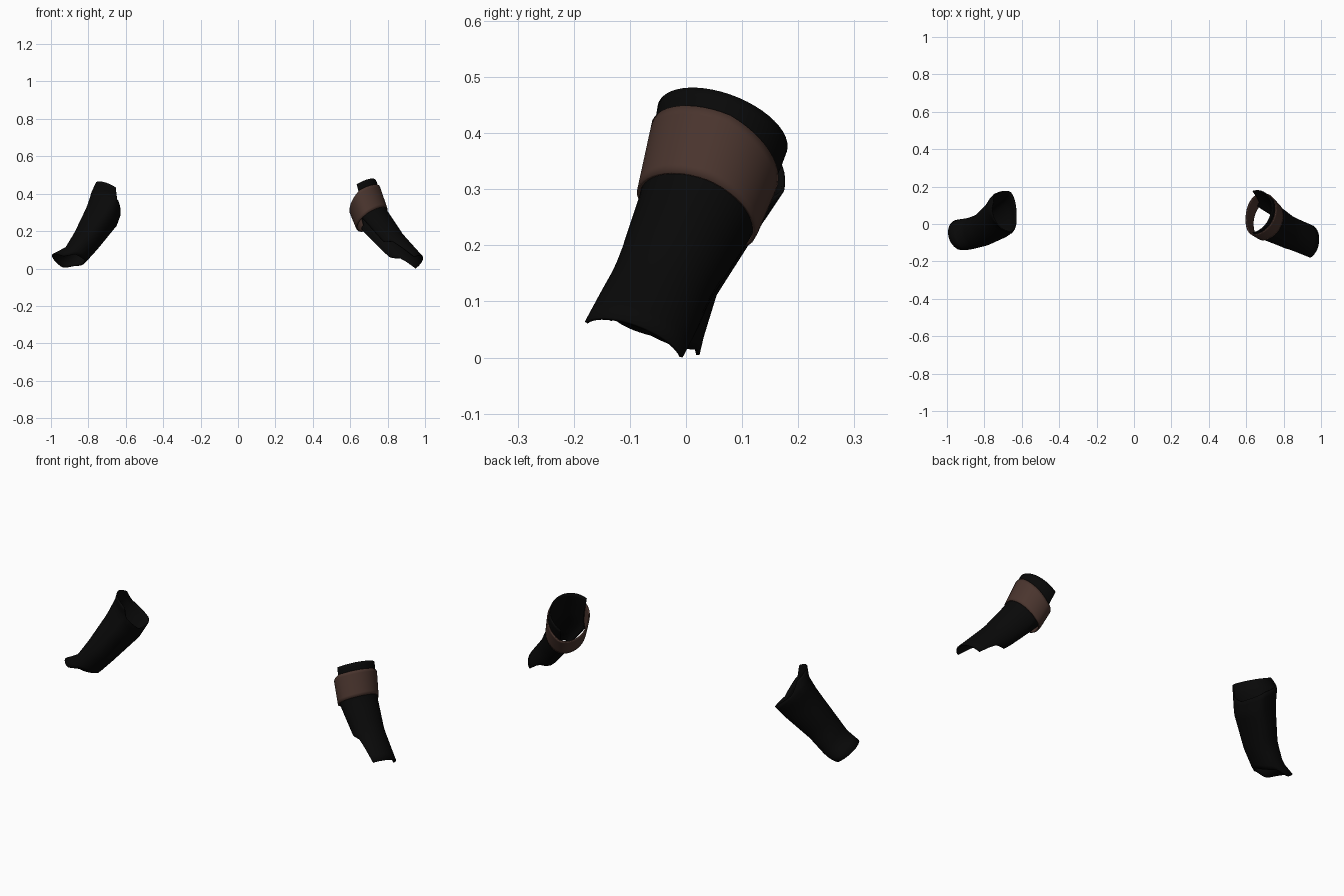
import bpy, bmesh, math
from mathutils import Vector

if "Cube" in bpy.data.objects:
    bpy.data.objects.remove(bpy.data.objects["Cube"])

# Forearm frame: axis, outer direction, front direction
AXIS = Vector((0.52, -0.31, -0.79)).normalized()
OUTER = Vector((1, 0, 0))
OUTER = (OUTER - AXIS * OUTER.dot(AXIS)).normalized()
FRONT = OUTER.cross(AXIS).normalized()
if FRONT.y > 0:
    FRONT = -FRONT


def material(name, rgb):
    m = bpy.data.materials.new(name)
    m.diffuse_color = (*rgb, 1)
    m.use_nodes = True
    m.node_tree.nodes["Principled BSDF"].inputs["Base Color"].default_value = m.diffuse_color
    return m


BLACK = material("black_leather", (0.0025, 0.0025, 0.0025))
BROWN = material("brown_leather", (0.068, 0.035, 0.027))


def lerp_table(table, k):
    """Piecewise linear lookup; each row is (key, value, ...)."""
    if k <= table[0][0]:
        return table[0][1:]
    for a, b in zip(table, table[1:]):
        if k <= b[0]:
            f = (k - a[0]) / (b[0] - a[0])
            return [p + (q - p) * f for p, q in zip(a[1:], b[1:])]
    return table[-1][1:]


def shell(name, stations, start, end, a0, a1, mat, scale=1.0, side=1, rows=16, thick=0.006):
    """Curved sheet around the arm; start and end give its length by angle."""
    closed = a1 - a0 >= 360
    n = round((a1 - a0) / 7.5)
    bm = bmesh.new()
    cols = []
    for i in range(n if closed else n + 1):
        deg = a0 + (a1 - a0) * i / n
        t0, t1 = lerp_table(start, deg)[0], lerp_table(end, deg)[0]
        c, s = math.cos(math.radians(deg)), math.sin(math.radians(deg))
        col = []
        for j in range(rows + 1):
            x, y, z, ro, ri, rs = lerp_table(stations, t0 + (t1 - t0) * j / rows)
            p = Vector((x, y, z)) + OUTER * c * (ro if c > 0 else ri) * scale
            p += FRONT * s * rs * scale
            col.append(bm.verts.new((p.x * side, p.y, p.z)))
        cols.append(col)
    pairs = list(zip(cols, cols[1:])) + ([(cols[-1], cols[0])] if closed else [])
    for a, b in pairs:
        for j in range(rows):
            bm.faces.new((a[j], b[j], b[j + 1], a[j + 1]))
    bmesh.ops.recalc_face_normals(bm, faces=bm.faces)
    me = bpy.data.meshes.new(name)
    bm.to_mesh(me)
    bm.free()
    me.materials.append(mat)
    ob = bpy.data.objects.new(name, me)
    bpy.context.collection.objects.link(ob)
    mod = ob.modifiers.new("thickness", 'SOLIDIFY')
    mod.thickness, mod.offset = thick, 0
    bpy.ops.object.select_all(action='DESELECT')
    bpy.context.view_layer.objects.active = ob
    ob.select_set(True)
    bpy.ops.object.shade_smooth_by_angle(angle=math.radians(40))
    return ob


# Rows: position, centre x y z, outer radius, inner radius, front/back radius
BRACER = [(0.0, 0.64, 0.065, 0.41, 0.115, 0.075, 0.122),
          (0.1, 0.65, 0.06, 0.385, 0.115, 0.075, 0.118),
          (0.4, 0.70, 0.02, 0.26, 0.108, 0.075, 0.106),
          (0.7, 0.81, -0.04, 0.135, 0.085, 0.065, 0.088),
          (1.0, 0.932, -0.095, 0.023, 0.067, 0.05, 0.095)]
GAUNTLET = [(0.0, 0.66, 0.055, 0.397, 0.115, 0.06, 0.11),
            (0.25, 0.665, 0.065, 0.34, 0.135, 0.05, 0.115),
            (0.4, 0.70, 0.03, 0.27, 0.122, 0.06, 0.105),
            (0.7, 0.80, -0.03, 0.145, 0.085, 0.06, 0.088),
            (0.88, 0.868, -0.05, 0.07, 0.065, 0.06, 0.085),
            (1.0, 0.925, -0.06, 0.028, 0.08, 0.06, 0.085)]

# Open bracer: cuff, forearm guard and hand plate in one sheet
shell("bracer_shell", BRACER,
      [(-125, 0.38), (-105, 0.34), (-97, 0.0), (97, 0.0), (105, 0.34), (125, 0.38)],
      [(-125, 0.78), (-82, 0.84), (-75, 1.0), (82, 1.0), (90, 0.77), (125, 0.70)],
      -125, 125, BLACK, scale=0.98)

# Strap ring wrapped around the bracer, lower on the inner and back sides
shell("bracer_strap", BRACER,
      [(-180, 0.2), (-90, 0.2), (0, 0.13), (90, 0.12), (180, 0.2)],
      [(-180, 0.41), (-90, 0.42), (0, 0.40), (90, 0.40), (180, 0.41)],
      -180, 180, BROWN, scale=1.05, rows=8)

# Closed gauntlet: raised cuff tab, low inner rim and hand flare
shell("gauntlet_shell", GAUNTLET,
      [(-180, 0.3), (-90, 0.25), (-40, 0.2), (-22, 0.0), (97, 0.0), (112, 0.24), (180, 0.3)],
      [(-180, 0.88), (-110, 0.92), (-80, 1.0), (80, 1.0), (110, 0.92), (180, 0.88)],
      -180, 180, BLACK, side=-1)
